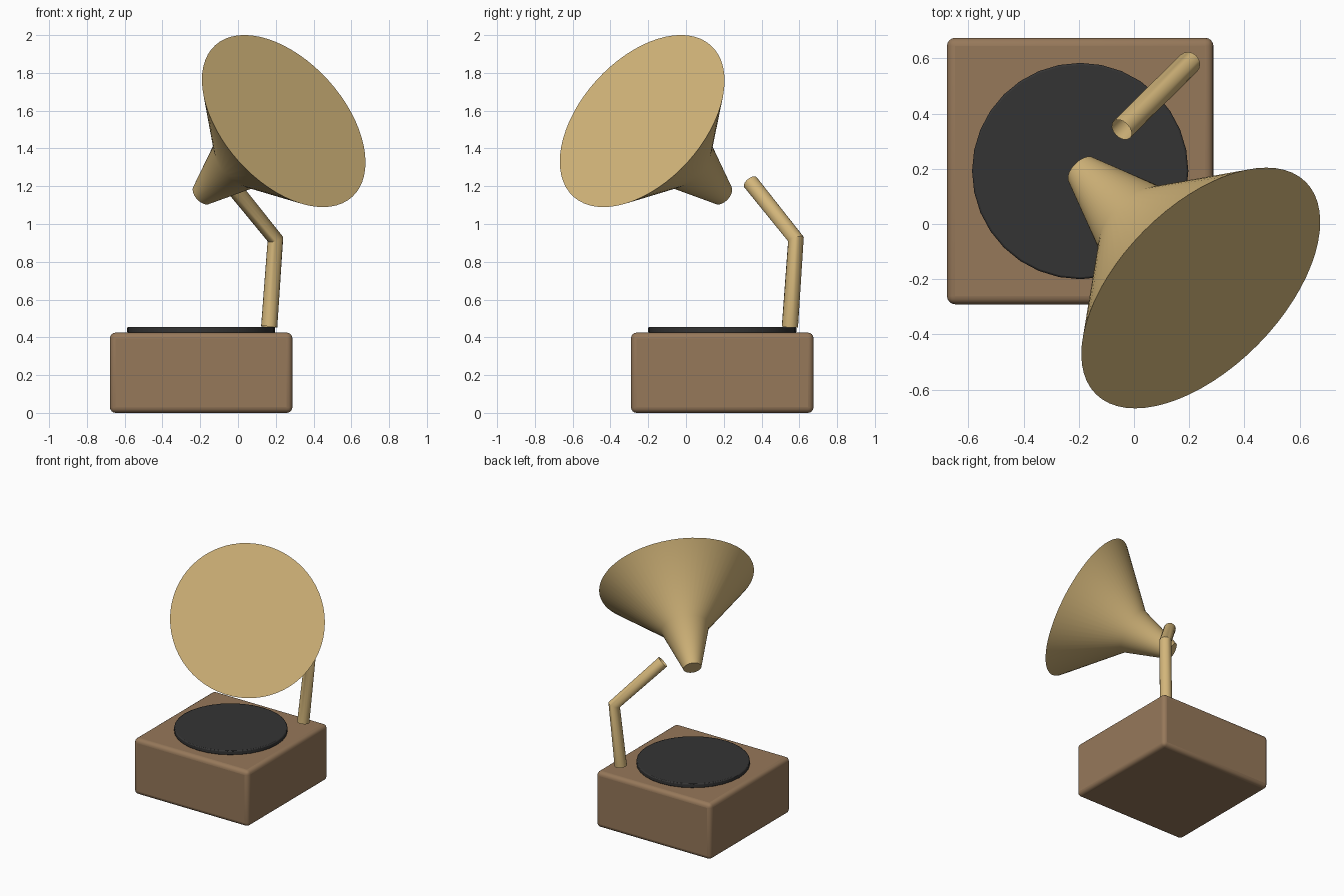
import bpy, bmesh, math
from mathutils import Vector

cube = bpy.data.objects.get("Cube")
if cube:
    bpy.data.objects.remove(cube, do_unlink=True)


def material(name, rgb):
    m = bpy.data.materials.new(name)
    m.use_nodes = True
    m.diffuse_color = (*rgb, 1)
    m.node_tree.nodes["Principled BSDF"].inputs["Base Color"].default_value = (*rgb, 1)
    return m


BRASS = material("warm brass", (0.65, 0.465, 0.195))
WOOD = material("brown wood", (0.305, 0.188, 0.102))
BLACK = material("record black", (0.034, 0.034, 0.034))


def finish(obj, name, mat, bevel=0, segments=3):
    obj.name = name
    obj.data.materials.append(mat)
    if bevel:
        mod = obj.modifiers.new("soft edges", "BEVEL")
        mod.width, mod.segments = bevel, segments
    bpy.ops.object.select_all(action="DESELECT")
    obj.select_set(True)
    bpy.context.view_layer.objects.active = obj
    bpy.ops.object.shade_smooth_by_angle(angle=math.radians(35))
    return obj


# Wooden case
CENTRE = (-0.195, 0.192)
bpy.ops.mesh.primitive_cube_add(size=1, location=(*CENTRE, 0.2125))
case = bpy.context.object
case.dimensions = (0.966, 0.966, 0.425)
bpy.ops.object.transform_apply(location=False, rotation=False, scale=True)
finish(case, "case", WOOD, 0.03, 4)

# Record disc
bpy.ops.mesh.primitive_cylinder_add(vertices=32, radius=0.392, depth=0.034,
                                    location=(*CENTRE, 0.439))
finish(bpy.context.object, "record", BLACK, 0.007, 2)

# Bent arm: an open mitred tube
curve = bpy.data.curves.new("arm", "CURVE")
curve.dimensions = "3D"
curve.bevel_depth = 0.043
curve.bevel_resolution = 6
path = [(0.165, 0.55, 0.455), (0.198, 0.582, 0.92), (-0.045, 0.342, 1.22)]
spline = curve.splines.new("POLY")
spline.points.add(len(path) - 1)
for point, co in zip(spline.points, path):
    point.co = (*co, 1)
arm = bpy.data.objects.new("arm", curve)
bpy.context.collection.objects.link(arm)
bpy.context.view_layer.objects.active = arm
bpy.ops.object.select_all(action="DESELECT")
arm.select_set(True)
bpy.ops.object.convert(target="MESH")
finish(bpy.context.object, "arm", BRASS)

# Horn: rings of (distance behind the mouth, radius), capped at both ends
SIDES = 64
bm = bmesh.new()
rings = []
for back, radius in [(0.72, 0.063), (0.395, 0.167), (0, 0.541)]:
    rings.append([bm.verts.new((radius * math.cos(2 * math.pi * i / SIDES),
                                radius * math.sin(2 * math.pi * i / SIDES), -back))
                  for i in range(SIDES)])
for low, high in zip(rings, rings[1:]):
    for i in range(SIDES):
        j = (i + 1) % SIDES
        bm.faces.new((low[i], low[j], high[j], high[i]))
bm.faces.new(rings[0][::-1])
bm.faces.new(rings[-1])
mesh = bpy.data.meshes.new("horn")
bm.to_mesh(mesh)
bm.free()
horn = bpy.data.objects.new("horn", mesh)
bpy.context.collection.objects.link(horn)
horn.location = (0.242, -0.232, 1.545)
horn.rotation_euler = Vector((0.6, -0.592, 0.54)).to_track_quat("Z", "Y").to_euler()
finish(horn, "horn", BRASS)
